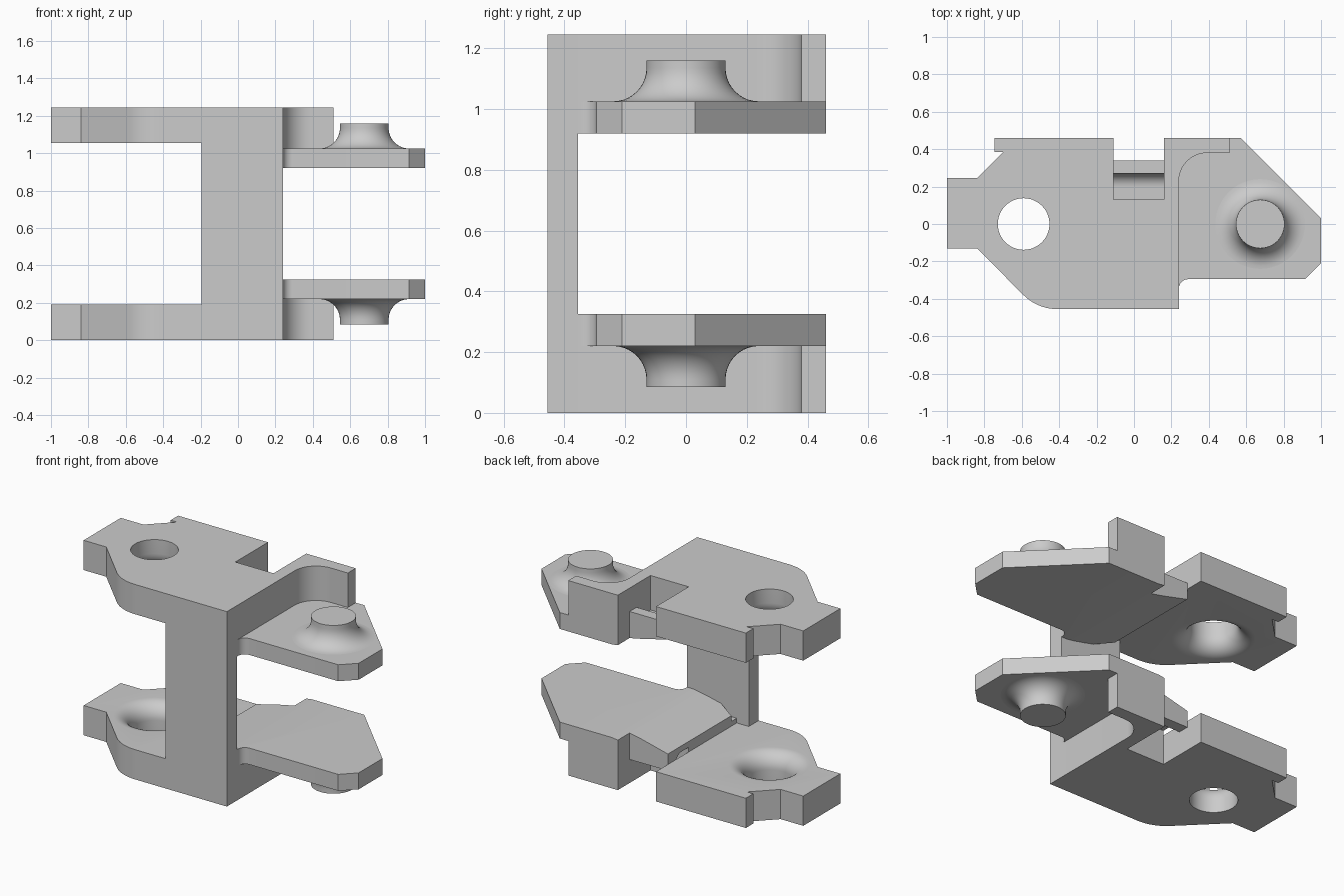
import bpy, bmesh
from math import sin, cos, radians, pi
from mathutils import Vector

old = bpy.data.objects.get("Cube")
if old:
    bpy.data.objects.remove(old, do_unlink=True)

MID = 0.6225   # height of the mirror plane
IN, OUT = 0.19, 0.22   # inner faces of the lug and of the core

grey = bpy.data.materials.new("plain_grey")
grey.use_nodes = True
GREY = (0.6, 0.6, 0.6, 1)
grey.diffuse_color = GREY
grey.node_tree.nodes["Principled BSDF"].inputs["Base Color"].default_value = GREY


def arc(cx, cy, r, a0, a1, n=10):
    angles = [radians(a0 + (a1 - a0) * i / n) for i in range(n + 1)]
    return [(cx + r * cos(a), cy + r * sin(a)) for a in angles]


def finish(name, bm, mirror=True):
    bmesh.ops.recalc_face_normals(bm, faces=bm.faces[:])
    bmesh.ops.translate(bm, verts=bm.verts[:], vec=(0, 0, -MID))
    me = bpy.data.meshes.new(name)
    bm.to_mesh(me)
    bm.free()
    me.materials.append(grey)
    ob = bpy.data.objects.new(name, me)
    bpy.context.collection.objects.link(ob)
    ob.location.z = MID
    if mirror:
        mod = ob.modifiers.new("top_and_bottom", "MIRROR")
        mod.use_axis = (False, False, True)
        mod.use_mirror_merge = False
    return ob


def extrude(points, offset):
    bm = bmesh.new()
    face = bm.faces.new([bm.verts.new(p) for p in points])
    new = bmesh.ops.extrude_face_region(bm, geom=[face])["geom"]
    moved = [v for v in new if isinstance(v, bmesh.types.BMVert)]
    bmesh.ops.translate(bm, verts=moved, vec=offset)
    return bm


def slab(outline, z0, z1):
    return extrude([(x, y, z0) for x, y in outline], (0, 0, z1 - z0))


def lathe(profile, cx, cy, steps=48):
    # Solid of revolution from (radius, height) points, capped at both ends
    bm = bmesh.new()
    rings = [[bm.verts.new((cx + r * cos(2 * pi * i / steps),
                            cy + r * sin(2 * pi * i / steps), z))
              for i in range(steps)] for r, z in profile]
    for a, b in zip(rings, rings[1:]):
        for i in range(steps):
            j = (i + 1) % steps
            bm.faces.new((a[i], a[j], b[j], b[i]))
    bm.faces.new(rings[0])
    bm.faces.new(rings[-1])
    return bm


def smooth(ob):
    bpy.ops.object.select_all(action="DESELECT")
    ob.select_set(True)
    bpy.context.view_layer.objects.active = ob
    bpy.ops.object.shade_smooth_by_angle()


# Outer lug with the flared pin hole
lug_outline = ([(-1, 0.245), (-1, -0.13), (-0.84, -0.13)]
               + arc(-0.41, -0.2, 0.255, 225, 270)
               + [(-0.11, -0.455), (-0.11, 0.46), (-0.745, 0.46),
                  (-0.745, 0.385), (-0.7, 0.385), (-0.84, 0.245)])
lug = finish("outer_lug", slab(lug_outline, 0, IN), mirror=False)
flare = arc(0.238, IN - 0.1, 0.1, 180, 90)
cutter = finish("hole_cutter", lathe([(0.138, -0.1)] + flare + [(0.238, 0.3)], -0.59, 0),
                mirror=False)
cutter.hide_render = True
cut = lug.modifiers.new("pin_hole", "BOOLEAN")
cut.operation = "DIFFERENCE"
cut.solver = "EXACT"
cut.object = cutter
bpy.context.view_layer.objects.active = lug
bpy.ops.object.modifier_apply(modifier=cut.name)
bpy.data.objects.remove(cutter, do_unlink=True)
mod = lug.modifiers.new("top_and_bottom", "MIRROR")
mod.use_axis = (False, False, True)
mod.use_mirror_merge = False

# Core with the rounded hook arm, beside the rear notch
core_outline = ([(-0.11, -0.455), (0.24, -0.455)]
                + arc(0.39, 0.23, 0.15, 180, 90)
                + [(0.51, 0.38), (0.51, 0.46), (0.16, 0.46), (0.16, 0.13), (-0.11, 0.13)])
core = finish("core_and_arm", slab(core_outline, 0, OUT))

# Inner plate, thinning toward the lug
plate_outline = ([(-0.11, 0.34), (-0.11, -0.3), (0, -0.355), (0.24, -0.355)]
                 + arc(0.29, -0.345, 0.05, 180, 90, 6)
                 + [(0.915, -0.295), (1, -0.21), (1, 0.03), (0.57, 0.46),
                    (0.16, 0.46), (0.16, 0.34)])
bm = slab(plate_outline, OUT, 0.325)
for x in (0.2, 0.14, 0.07):
    bmesh.ops.bisect_plane(bm, geom=bm.verts[:] + bm.edges[:] + bm.faces[:],
                           plane_co=Vector((x, 0, 0)), plane_no=Vector((1, 0, 0)))
for v in bm.verts:
    if v.co.z > 0.3 and v.co.x < 0.2:
        v.co.z -= 0.068 * ((0.2 - v.co.x) / 0.31) ** 1.2
plate = finish("inner_plate", bm)

# Lip with a hollow fillet inside the notch
lip_profile = [(0.34, OUT), (0.34, 0.15), (0.27, 0.15)] + arc(0.2, 0.15, 0.07, 0, 90)
lip = finish("notch_lip", extrude([(-0.11, y, z) for y, z in lip_profile], (0.27, 0, 0)))

# Pin with a flared root
root = arc(0.24, OUT - 0.11, 0.11, 180, 90)
pin = finish("pin", lathe([(0.13, 0.085)] + root, 0.675, 0))

# Upright joining the two halves
column_outline = [(-0.195, -0.455), (0.24, -0.455), (0.24, -0.355), (-0.195, -0.355)]
column = finish("column", slab(column_outline, IN, 2 * MID - IN), mirror=False)

for ob in (lug, core, plate, lip, pin, column):
    smooth(ob)
